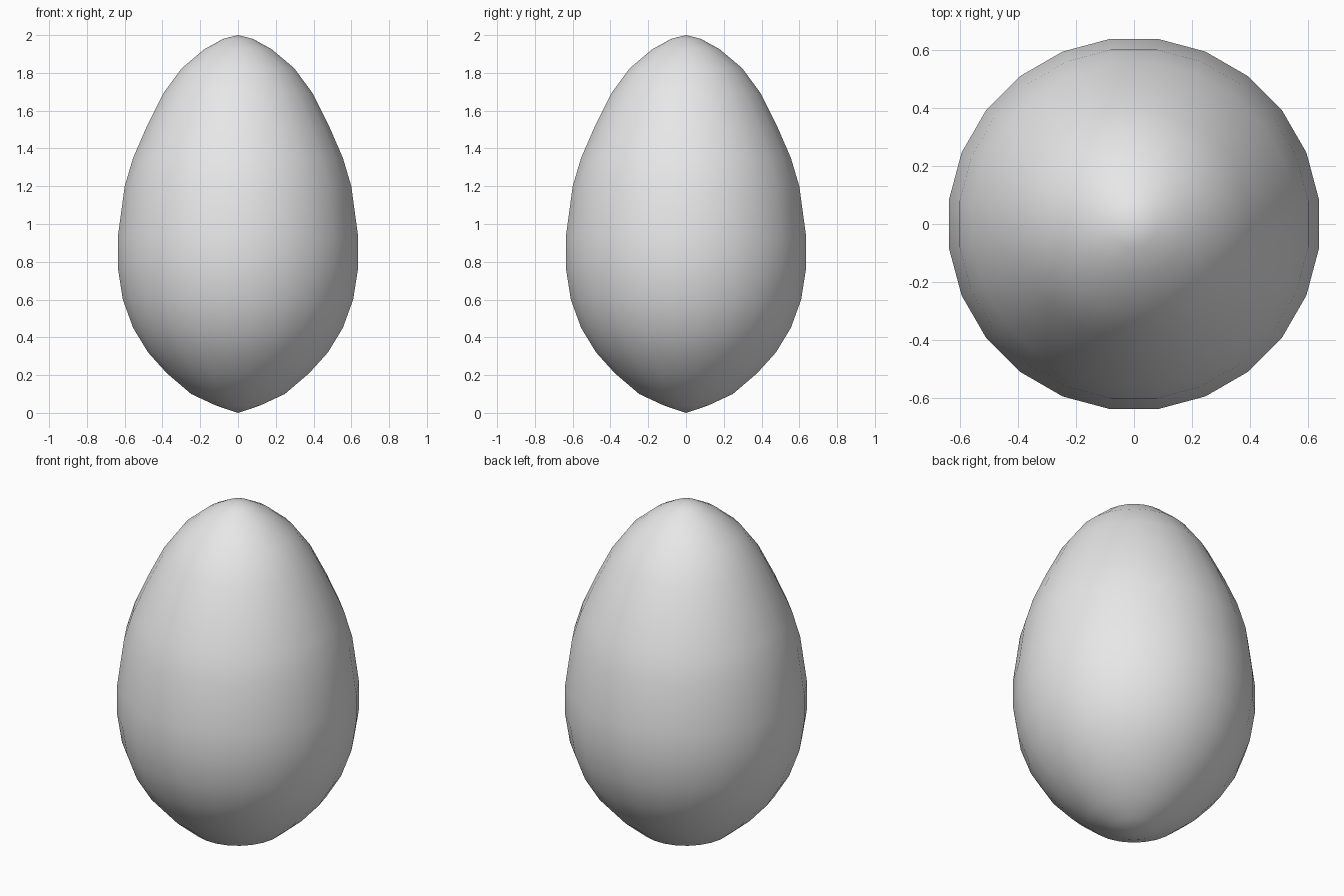
import bpy, bmesh, math
from mathutils import Matrix, Vector

cube = bpy.data.objects.get("Cube")
if cube:
    bpy.data.objects.remove(cube, do_unlink=True)

SIDES = 24

# Shell colour
shell = bpy.data.materials.new("pale grey shell")
shell.use_nodes = True
colour = (0.8, 0.8, 0.8, 1)
shell.diffuse_color = colour
shell.node_tree.nodes["Principled BSDF"].inputs["Base Color"].default_value = colour

# Half outline of the egg as (radius, height), from pointed base to tip
outline = [(0, 0), (0.12, 0.04), (0.25, 0.1), (0.38, 0.21), (0.48, 0.32),
           (0.56, 0.45), (0.615, 0.6), (0.642, 0.77), (0.642, 0.93),
           (0.605, 1.2), (0.56, 1.35), (0.49, 1.51), (0.40, 1.69),
           (0.30, 1.825), (0.18, 1.925), (0.08, 1.98), (0, 2)]

# Spin the outline into a closed shell
bm = bmesh.new()
verts = [bm.verts.new((r, 0, z)) for r, z in outline]
edges = [bm.edges.new(pair) for pair in zip(verts, verts[1:])]
bmesh.ops.spin(bm, geom=verts + edges, cent=Vector(), axis=(0, 0, 1),
               angle=math.tau, steps=SIDES, use_merge=True)
bmesh.ops.remove_doubles(bm, verts=bm.verts, dist=0.0005)
bmesh.ops.rotate(bm, verts=bm.verts, cent=Vector(),
                 matrix=Matrix.Rotation(math.pi / SIDES, 3, "Z"))
bmesh.ops.recalc_face_normals(bm, faces=bm.faces)
for face in bm.faces:
    face.smooth = True

mesh = bpy.data.meshes.new("egg")
bm.to_mesh(mesh)
bm.free()
mesh.materials.append(shell)
egg = bpy.data.objects.new("egg", mesh)
bpy.context.collection.objects.link(egg)
